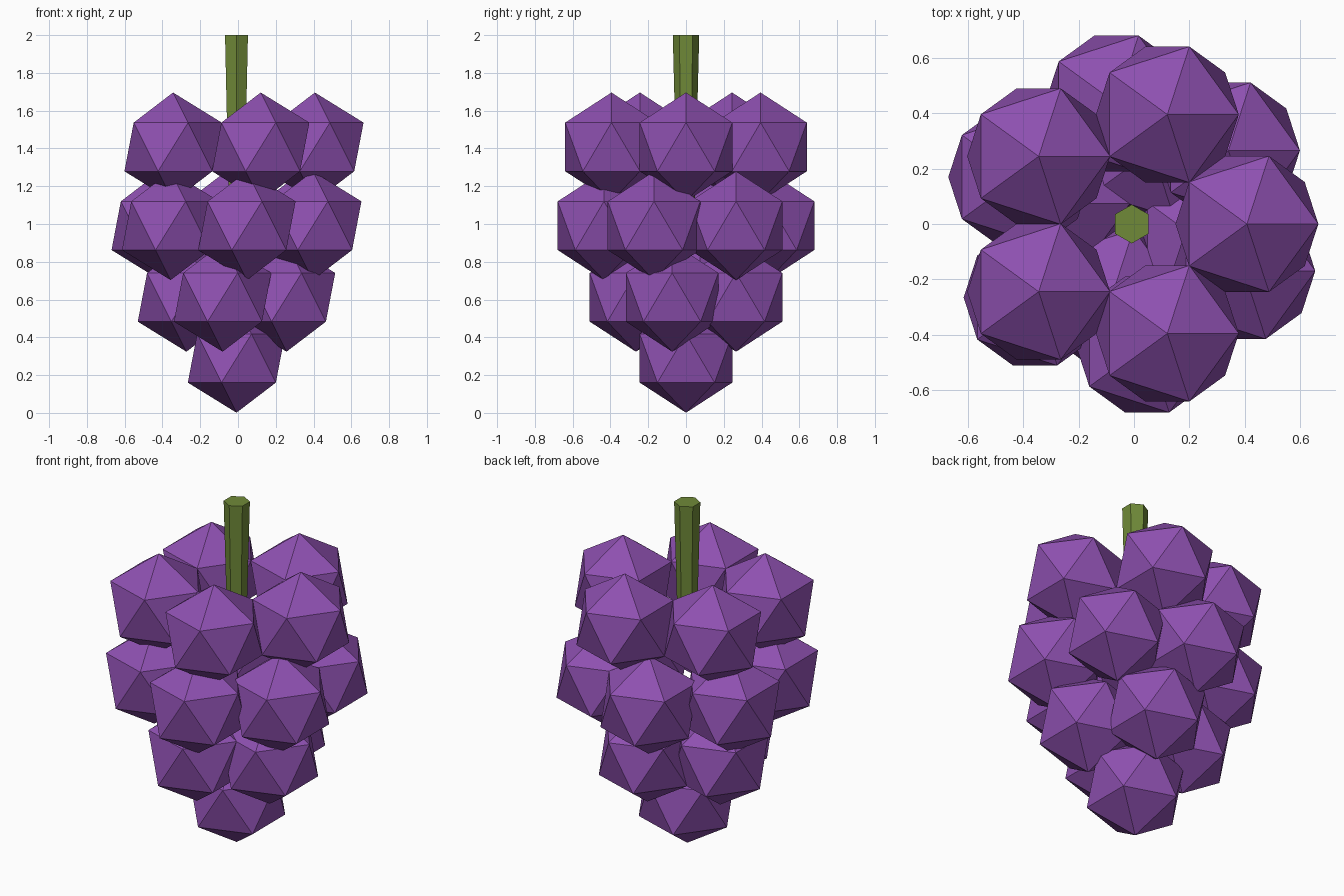
import bpy
from math import sin, cos, tau

cube = bpy.data.objects.get("Cube")
if cube:
    bpy.data.objects.remove(cube, do_unlink=True)


def make_material(name, rgb):
    mat = bpy.data.materials.new(name)
    mat.use_nodes = True
    color = (*rgb, 1.0)
    mat.diffuse_color = color
    mat.node_tree.nodes["Principled BSDF"].inputs["Base Color"].default_value = color
    return mat


purple = make_material("grape purple", (0.27, 0.08, 0.434))
green = make_material("stem green", (0.162, 0.254, 0.04))

AXIS_X = -0.008
BERRY_RADIUS = 0.288
TWIST = 0.65  # extra turn of each tier below the top, in radians


def add_berry(name, location):
    bpy.ops.mesh.primitive_ico_sphere_add(
        subdivisions=1, radius=BERRY_RADIUS, location=location)
    berry = bpy.context.object
    berry.name = name
    berry.data.materials.append(purple)


# Tiers of berries from the top down: name, count, distance from axis, height
tiers = [
    ("upper_berry", 5, 0.415, 1.408),
    ("middle_berry", 6, 0.438, 0.991),
    ("lower_berry", 4, 0.275, 0.612),
    ("tip_berry", 1, 0.0, 0.289),
]
for tier, (name, count, distance, height) in enumerate(tiers):
    for i in range(count):
        angle = tier * TWIST + i * tau / count
        add_berry(f"{name}_{i + 1}",
                  (AXIS_X + distance * cos(angle), distance * sin(angle), height))

# Six-sided stem, slightly wider at its cut end
STEM_BOTTOM, STEM_TOP = 1.1, 2.0
bpy.ops.mesh.primitive_cone_add(
    vertices=6, radius1=0.047, radius2=0.07, depth=STEM_TOP - STEM_BOTTOM,
    location=(AXIS_X, 0, (STEM_TOP + STEM_BOTTOM) / 2))
stem = bpy.context.object
stem.name = "stem"
stem.data.materials.append(green)
